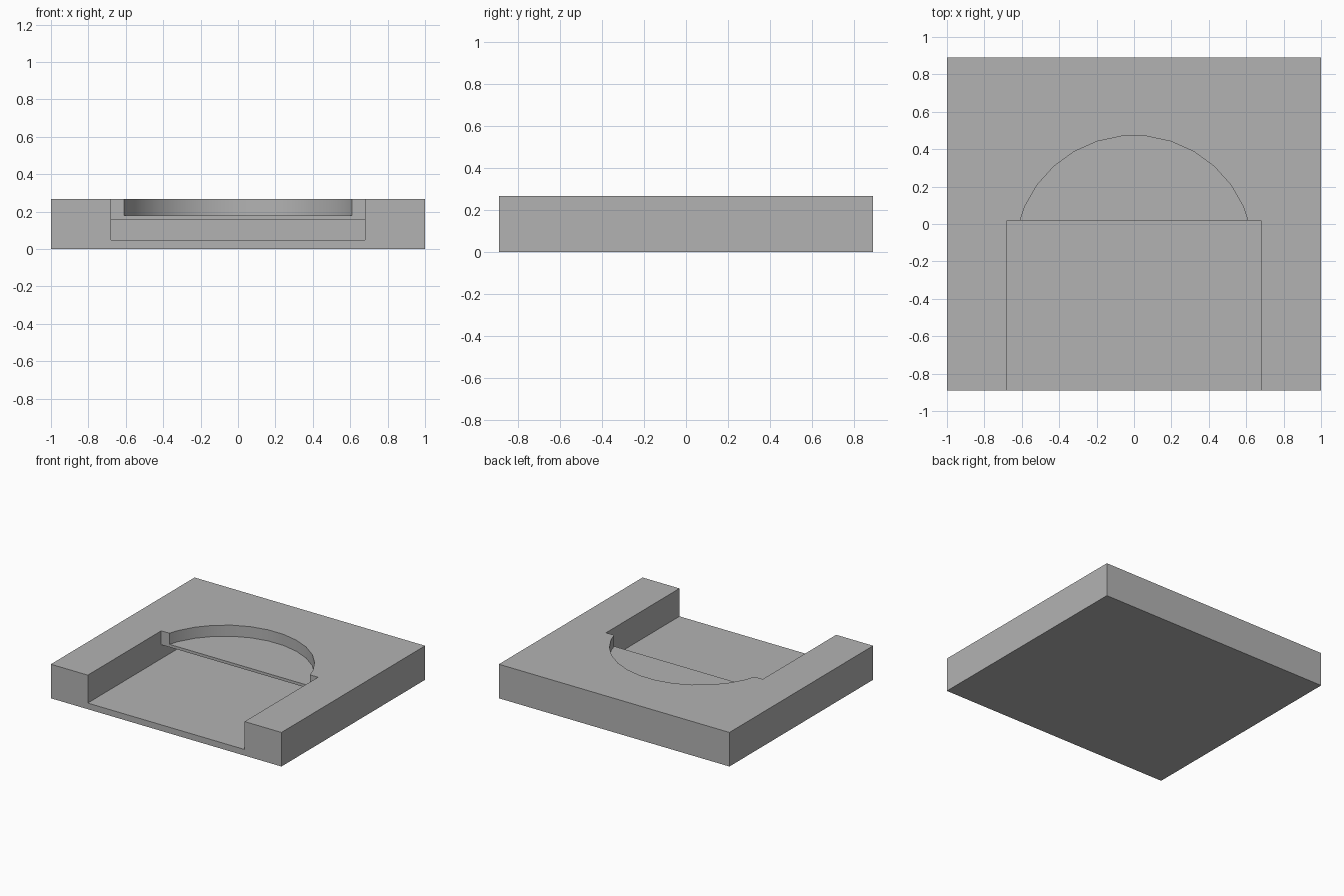
import bpy, bmesh, math

cube = bpy.data.objects.get("Cube")
if cube:
    bpy.data.objects.remove(cube, do_unlink=True)

W, D, H = 1.0, 0.89, 0.267        # half width, half depth, height
SLOT_W = 0.68                     # half width of the slot
FLOOR, ROOF, LEDGE = 0.048, 0.158, 0.18

grey = bpy.data.materials.new("grey")
grey.use_nodes = True
colour = (0.45, 0.45, 0.45, 1)
grey.diffuse_color = colour
grey.node_tree.nodes["Principled BSDF"].inputs["Base Color"].default_value = colour


def side_extrusion(name, profile, half_width):
    """Extrude a (y, z) profile symmetrically along x."""
    bm = bmesh.new()
    face = bm.faces.new([bm.verts.new((-half_width, y, z)) for y, z in profile])
    ext = bmesh.ops.extrude_face_region(bm, geom=[face])
    verts = [v for v in ext["geom"] if isinstance(v, bmesh.types.BMVert)]
    bmesh.ops.translate(bm, verts=verts, vec=(2 * half_width, 0, 0))
    bmesh.ops.recalc_face_normals(bm, faces=bm.faces)
    mesh = bpy.data.meshes.new(name)
    bm.to_mesh(mesh)
    bm.free()
    mesh.materials.append(grey)
    obj = bpy.data.objects.new(name, mesh)
    bpy.context.collection.objects.link(obj)
    return obj


def cut(target, cutter):
    """Subtract the cutter for good and remove it."""
    cutter.hide_render = True
    mod = target.modifiers.new("cut", "BOOLEAN")
    mod.operation = "DIFFERENCE"
    mod.solver = "EXACT"
    mod.object = cutter
    bpy.ops.object.select_all(action="DESELECT")
    bpy.context.view_layer.objects.active = target
    target.select_set(True)
    bpy.ops.object.modifier_apply(modifier=mod.name)
    bpy.data.objects.remove(cutter, do_unlink=True)


# Solid block
block = side_extrusion("tray_block", [(-D, 0), (D, 0), (D, H), (-D, H)], W)

# Open front pocket that runs on under the ledge as a slot
slot = side_extrusion("slot_cutter", [
    (-D - 0.2, FLOOR), (0.57, FLOOR), (0.57, ROOF),
    (0.02, ROOF), (0.02, H + 0.2), (-D - 0.2, H + 0.2)], SLOT_W)
cut(block, slot)

# Shallow round recess above the ledge
bpy.ops.mesh.primitive_cylinder_add(
    vertices=30, radius=0.64, depth=0.4,
    location=(0, -0.167, LEDGE + 0.2), rotation=(0, 0, math.radians(6)))
recess = bpy.context.object
recess.name = "recess_cutter"
recess.data.materials.append(grey)
cut(block, recess)

# Smooth the curved wall, keep the corners sharp
bpy.ops.object.shade_smooth_by_angle(angle=math.radians(30))
